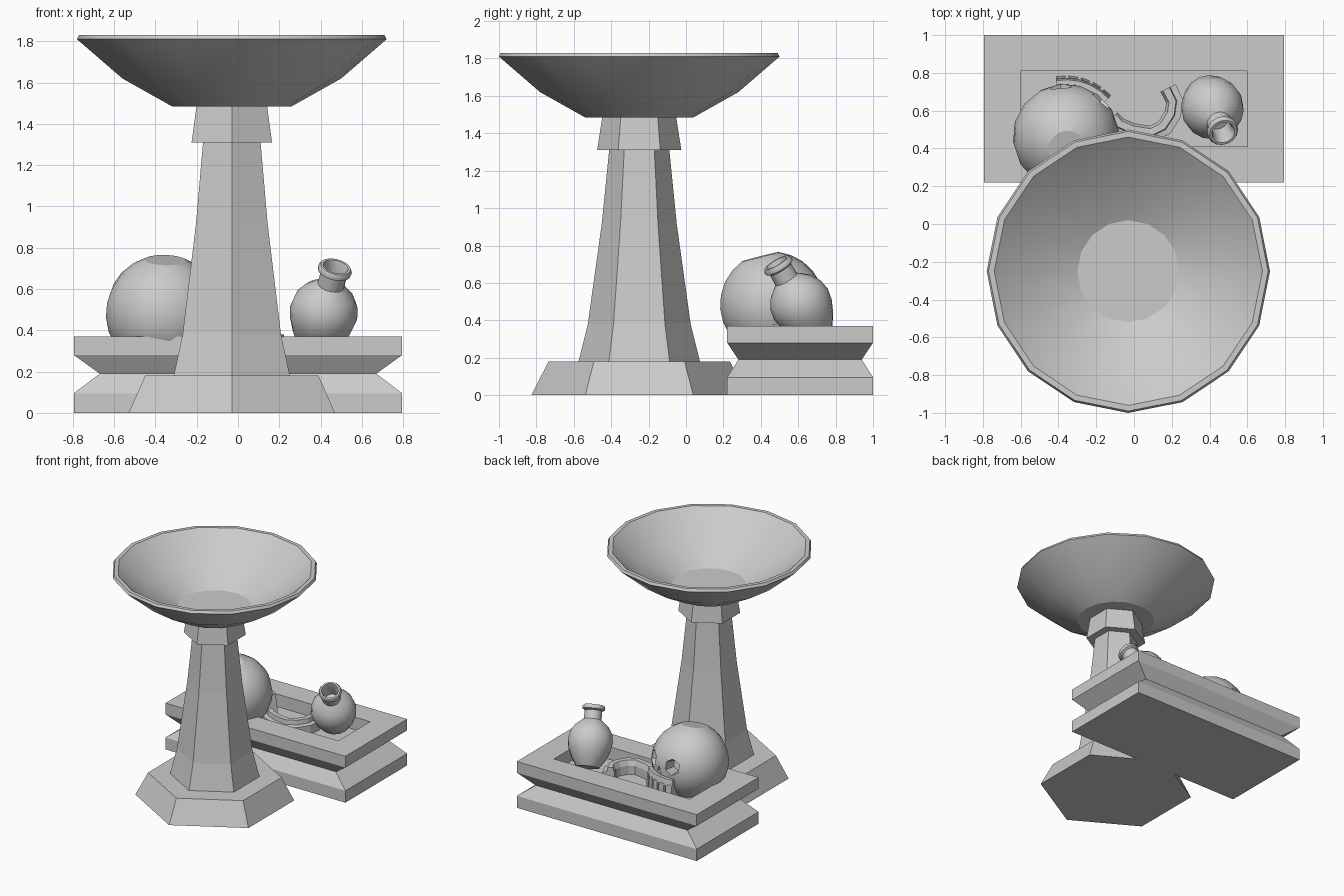
import bpy, bmesh, math
from mathutils import Vector, Matrix

if "Cube" in bpy.data.objects:
    bpy.data.objects.remove(bpy.data.objects["Cube"])

stone = bpy.data.materials.new("grey stone")
stone.diffuse_color = (0.6, 0.6, 0.6, 1)
stone.use_nodes = True
stone.node_tree.nodes["Principled BSDF"].inputs["Base Color"].default_value = stone.diffuse_color


def loft(name, rings, smooth=None, matrix=None, closed=False):
    """Skin a list of equal-length rings; cap both ends unless closed."""
    bm = bmesh.new()
    loops = [[bm.verts.new(p) for p in ring] for ring in rings]
    n = len(loops[0])
    pairs = list(zip(loops, loops[1:]))
    if closed:
        pairs.append((loops[-1], loops[0]))
    else:
        bm.faces.new(loops[0])
        bm.faces.new(loops[-1])
    for a, b in pairs:
        for i in range(n):
            j = (i + 1) % n
            bm.faces.new((a[i], a[j], b[j], b[i]))
    bmesh.ops.recalc_face_normals(bm, faces=bm.faces[:])
    mesh = bpy.data.meshes.new(name)
    bm.to_mesh(mesh)
    bm.free()
    mesh.materials.append(stone)
    ob = bpy.data.objects.new(name, mesh)
    bpy.context.collection.objects.link(ob)
    if matrix:
        mesh.transform(matrix)
    if smooth:
        shade(ob, smooth)
    return ob


def shade(ob, degrees):
    bpy.ops.object.select_all(action='DESELECT')
    bpy.context.view_layer.objects.active = ob
    ob.select_set(True)
    bpy.ops.object.shade_smooth_by_angle(angle=math.radians(degrees))


def lathe(name, profile, sides, smooth=None, matrix=None):
    rings = []
    for r, z in profile:
        rings.append([(r * math.cos(math.pi / 2 + 2 * math.pi * i / sides),
                       r * math.sin(math.pi / 2 + 2 * math.pi * i / sides), z)
                      for i in range(sides)])
    return loft(name, rings, smooth, matrix)


def aim(origin, direction):
    """Matrix that puts local z along a direction at an origin."""
    rot = Vector(direction).to_track_quat('Z', 'Y').to_matrix().to_4x4()
    return Matrix.Translation(origin) @ rot


def carve(ob, cutters):
    for cutter in cutters:
        mod = ob.modifiers.new("carve", 'BOOLEAN')
        mod.operation = 'DIFFERENCE'
        mod.solver = 'EXACT'
        mod.object = cutter
        bpy.context.view_layer.objects.active = ob
        bpy.ops.object.modifier_apply(modifier=mod.name)
        bpy.data.objects.remove(cutter)


# Hexagonal pedestal
stand = Matrix.Translation((-0.03, -0.25, 0))
lathe("pedestal_foot", [(0.577, 0), (0.485, 0.18)], 6, None, stand)
lathe("pedestal_column", [(0.325, 0.18), (0.275, 0.38), (0.2, 0.92), (0.16, 1.32)],
      6, None, stand)
lathe("pedestal_capital", [(0.225, 1.31), (0.197, 1.49)], 6, None, stand)

# Wide shallow bowl
lathe("bowl", [(0.29, 1.485), (0.53, 1.62), (0.75, 1.81), (0.74, 1.83),
               (0.71, 1.83), (0.51, 1.66), (0.27, 1.53)], 16, 25, stand)


# Waisted plinth with a sunken tray in its top
def rect(hx, hy, z):
    return [(sx * hx, 0.61 + sy * hy, z)
            for sx, sy in ((-1, -1), (1, -1), (1, 1), (-1, 1))]


loft("plinth", [rect(*s) for s in (
    (0.795, 0.39, 0), (0.795, 0.39, 0.095), (0.67, 0.33, 0.19), (0.795, 0.39, 0.28),
    (0.795, 0.39, 0.37), (0.6, 0.2, 0.37), (0.6, 0.2, 0.27))])

# Tilted vase with a hollow neck
lathe("vase", [(0.085, -0.19), (0.125, -0.13), (0.155, -0.06), (0.166, 0.0),
               (0.156, 0.06), (0.125, 0.11), (0.085, 0.145), (0.066, 0.16),
               (0.064, 0.225), (0.082, 0.235), (0.084, 0.25), (0.075, 0.265),
               (0.062, 0.265), (0.052, 0.23), (0.05, 0.14)],
      16, 40, aim((0.415, 0.615, 0.485), (0.06, -0.135, 0.23)))

# Skull cranium: a sphere with a flat crown, leaning toward the front
centre = Vector((-0.36, 0.462, 0.485))
R = 0.282
dome = [(R * math.sin(math.radians(a)), R * math.cos(math.radians(a)))
        for a in (21, 35, 50, 65, 80, 95, 110, 125, 140, 155)]
cranium = lathe("skull_cranium", dome, 16, None, aim(centre, (0.03, -0.25, 0.97)))


# Eye sockets and nose opening
def toward(az, z):
    a = math.radians(az)
    return Vector((math.cos(a), math.sin(a), z))


FACE = 71
holes = []
for az, z, r, sides in ((FACE + 25, 0.19, 0.066, 6), (FACE - 25, 0.17, 0.066, 6),
                        (FACE, -0.02, 0.035, 3)):
    cut = lathe("socket_cutter", [(r * 0.7, 0.17), (r * 1.15, 0.36)], sides, None,
                aim(centre, toward(az, z)))
    cut.hide_render = True
    holes.append(cut)
carve(cranium, holes)
shade(cranium, 28)


# Upper jaw and teeth along an arc around the skull centre
def arc_block(name, a0, a1, r0, r1, z0, z1, steps):
    rings = []
    for i in range(steps + 1):
        a = math.radians(a0 + (a1 - a0) * i / steps)
        rings.append([(centre.x + r * math.cos(a), centre.y + r * math.sin(a), z)
                      for r, z in ((r0, z0), (r1, z0), (r1 - 0.01, z1), (r0, z1))])
    return loft(name, rings)


arc_block("upper_jaw", FACE - 29, FACE + 29, 0.18, 0.312, 0.40, 0.45, 5)
for i in range(5):
    mid = FACE - 24 + 12 * i
    arc_block("upper_tooth", mid - 4.4, mid + 4.4, 0.2, 0.322, 0.27, 0.41, 1)

# Loose lower jaw bone lying in the tray
path = [(-0.12, 0.56), (-0.08, 0.52), (-0.01, 0.49), (0.09, 0.475), (0.16, 0.51),
        (0.205, 0.58), (0.215, 0.65), (0.18, 0.72)]
rings = []
for i, p in enumerate(path):
    a = Vector(path[max(i - 1, 0)])
    b = Vector(path[min(i + 1, len(path) - 1)])
    t = (b - a).normalized()
    side = Vector((t.y, -t.x))
    rings.append([(p[0] + side.x * w, p[1] + side.y * w, z) for w, z in
                  ((-0.045, 0.27), (0.045, 0.27), (0.045, 0.34), (0.012, 0.345),
                   (0.008, 0.38), (-0.03, 0.38), (-0.045, 0.34))])
loft("lower_jaw", rings)
